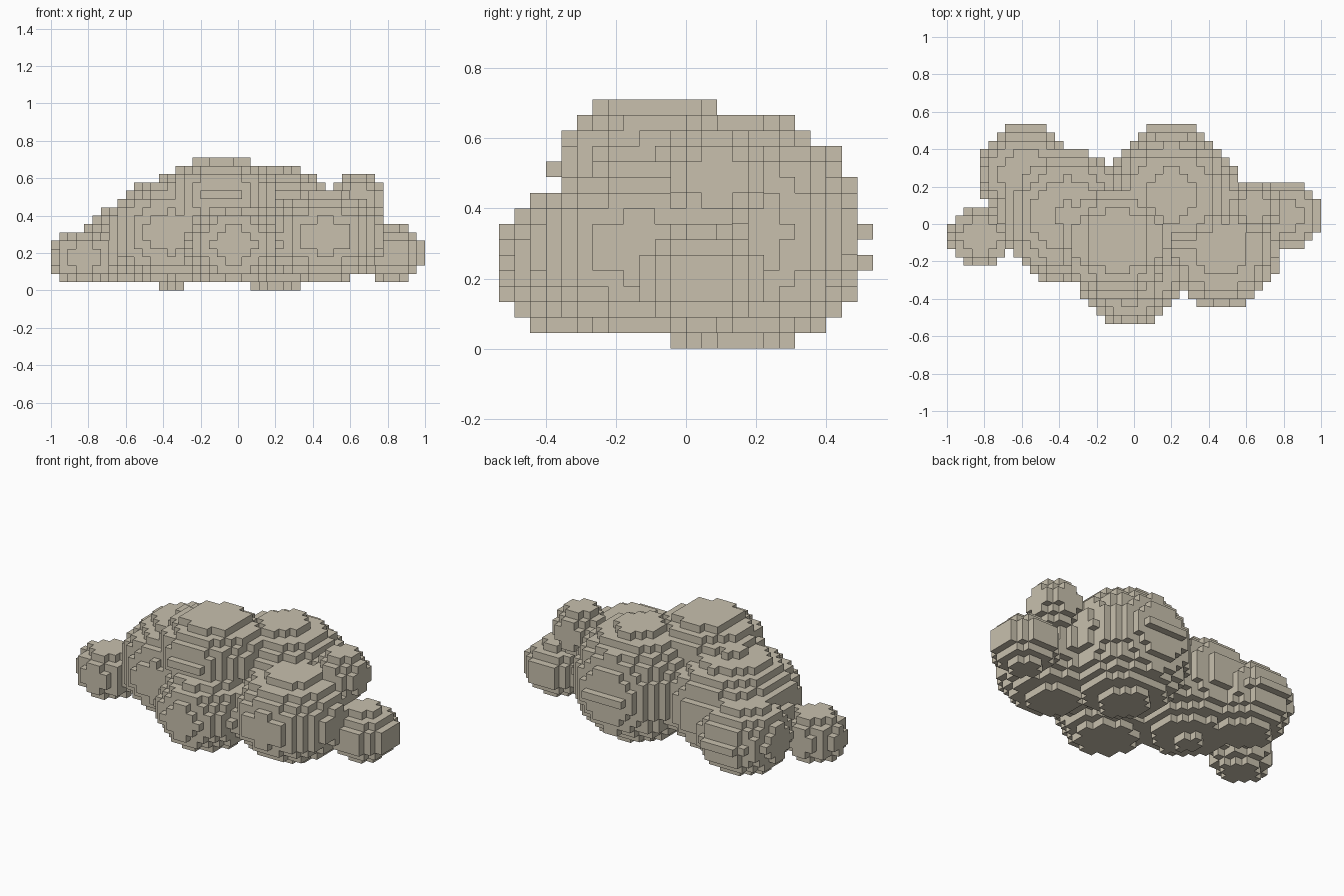
import bpy, bmesh, math
from mathutils import Vector

if "Cube" in bpy.data.objects:
    bpy.data.objects.remove(bpy.data.objects["Cube"])

CELL = 2 / 45                      # size of one block
NX, NY, NZ = 45, 24, 16
ORIGIN = Vector((-1, -NY * CELL / 2, 0))

# Cloud puffs: centre and radii
PUFFS = [
    ((-.089, -.089, .511), (.300, .290, .220)),   # top middle
    ((.200, .156, .333), (.360, .355, .338)),     # back right
    ((-.356, .044, .311), (.360, .360, .295)),    # left body
    ((-.578, .267, .244), (.250, .243, .212)),    # back left
    ((-.022, -.267, .244), (.270, .270, .220)),   # front middle
    ((.467, -.133, .289), (.315, .315, .250)),    # front right
    ((.822, .044, .200), (.180, .180, .156)),     # right end
    ((-.822, -.067, .178), (.176, .160, .146)),   # left end
    ((.644, .089, .489), (.140, .140, .140)),     # small upper right
]
# One-block-high ledges on the puffs: low corner, high corner
LEDGES = [
    ((.067, .489, .311), (.333, .533, .356)),
    ((-.689, .489, .222), (-.467, .533, .267)),
    ((-.200, -.400, .489), (.022, -.356, .533)),
]


def filled(p):
    for c, r in PUFFS:
        if sum(((p[k] - c[k]) / r[k]) ** 2 for k in range(3)) <= 1:
            return True
    return any(all(a[k] < p[k] < b[k] for k in range(3)) for a, b in LEDGES)


cells = {(i, j, k) for i in range(NX) for j in range(NY) for k in range(NZ)
         if filled(ORIGIN + Vector((i + .5, j + .5, k + .5)) * CELL)}

# Skin of the blocks: one square wherever a filled cell meets an empty one
bm = bmesh.new()
verts = {}


def vert(key):
    if key not in verts:
        verts[key] = bm.verts.new(ORIGIN + Vector(key) * CELL)
    return verts[key]


for cell in cells:
    for axis in range(3):
        u, v = (axis + 1) % 3, (axis + 2) % 3
        for side in (0, 1):
            near = list(cell)
            near[axis] += 1 if side else -1
            if tuple(near) in cells:
                continue
            ring = []
            for du, dv in ((0, 0), (1, 0), (1, 1), (0, 1)):
                key = list(cell)
                key[axis] += side
                key[u] += du
                key[v] += dv
                ring.append(vert(tuple(key)))
            bm.faces.new(ring if side else ring[::-1])

# Merge flat areas into larger faces
bmesh.ops.dissolve_limit(bm, angle_limit=math.radians(1),
                         verts=bm.verts[:], edges=bm.edges[:])

mesh = bpy.data.meshes.new("cloud")
bm.to_mesh(mesh)
bm.free()
mat = bpy.data.materials.new("warm beige")
mat.diffuse_color = (.58, .53, .42, 1)
mat.use_nodes = True
mat.node_tree.nodes["Principled BSDF"].inputs["Base Color"].default_value = mat.diffuse_color
mesh.materials.append(mat)
cloud = bpy.data.objects.new("cloud", mesh)
bpy.context.collection.objects.link(cloud)
